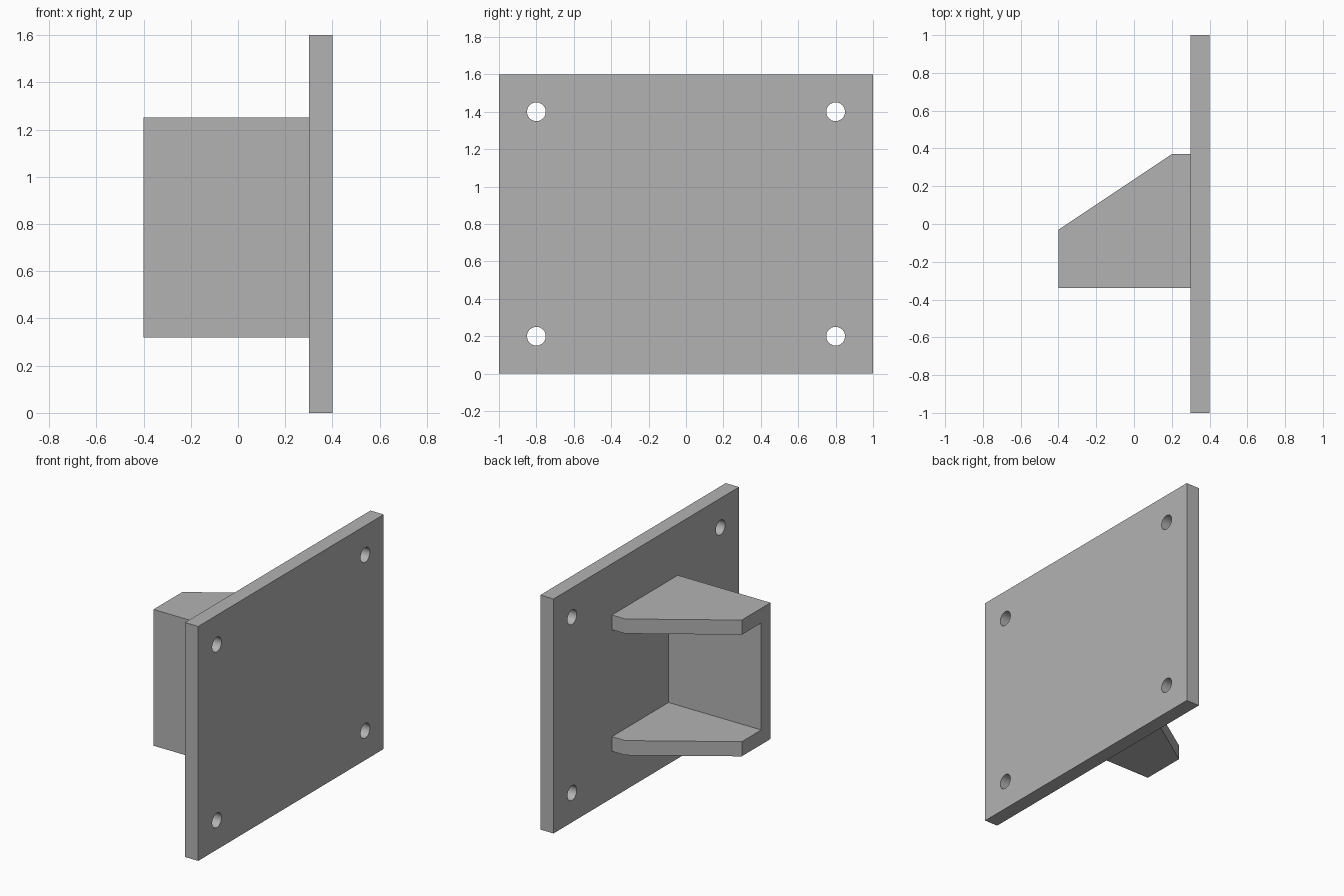
import bpy
import bmesh
import math
from mathutils import Matrix, Vector

default_cube = bpy.data.objects.get("Cube")
if default_cube:
    bpy.data.objects.remove(default_cube, do_unlink=True)

# Single painted-metal colour
GREY = (0.45, 0.45, 0.45, 1.0)
grey = bpy.data.materials.new("grey metal")
grey.use_nodes = True
grey.diffuse_color = GREY
grey.node_tree.nodes["Principled BSDF"].inputs["Base Color"].default_value = GREY


def finish(name, bm):
    bmesh.ops.recalc_face_normals(bm, faces=bm.faces)
    mesh = bpy.data.meshes.new(name)
    bm.to_mesh(mesh)
    bm.free()
    mesh.materials.append(grey)
    obj = bpy.data.objects.new(name, mesh)
    bpy.context.collection.objects.link(obj)
    return obj


def prism(name, outline, z0, z1):
    """Extrude an xy outline from z0 up to z1."""
    bm = bmesh.new()
    face = bm.faces.new([bm.verts.new((x, y, z0)) for x, y in outline])
    top = bmesh.ops.extrude_face_region(bm, geom=[face])["geom"]
    verts = [v for v in top if isinstance(v, bmesh.types.BMVert)]
    bmesh.ops.translate(bm, verts=verts, vec=Vector((0, 0, z1 - z0)))
    return finish(name, bm)


def box(name, x0, x1, y0, y1, z0, z1):
    return prism(name, [(x0, y0), (x1, y0), (x1, y1), (x0, y1)], z0, z1)


def cut(obj, cutter):
    """Subtract the cutter, then remove it."""
    cutter.hide_render = True
    mod = obj.modifiers.new("cut", "BOOLEAN")
    mod.operation = "DIFFERENCE"
    mod.solver = "EXACT"
    mod.object = cutter
    bpy.ops.object.select_all(action="DESELECT")
    obj.select_set(True)
    bpy.context.view_layer.objects.active = obj
    bpy.ops.object.modifier_apply(modifier=mod.name)
    bpy.data.objects.remove(cutter, do_unlink=True)


# Mounting plate with four bolt holes
plate = box("mounting_plate", 0.3, 0.4, -1, 1, 0, 1.6)
holes = bmesh.new()
for y in (-0.8, 0.8):
    for z in (0.2, 1.4):
        bmesh.ops.create_cone(
            holes, cap_ends=True, segments=48, radius1=0.05, radius2=0.05, depth=0.4,
            matrix=Matrix.Translation((0.35, y, z)) @ Matrix.Rotation(math.pi / 2, 4, "Y"))
cut(plate, finish("bolt_hole_cutter", holes))
bpy.ops.object.shade_smooth_by_angle(angle=math.radians(30))

# Channel bracket: tapered top and bottom flanges joined by a front web
outline = [(-0.4, -0.34), (0.3, -0.34), (0.3, 0.37), (0.2, 0.37), (-0.4, -0.03)]
bracket = prism("channel_bracket", outline, 0.32, 1.25)
cut(bracket, box("channel_cutter", -0.6, 0.5, -0.24, 0.6, 0.42, 1.15))
